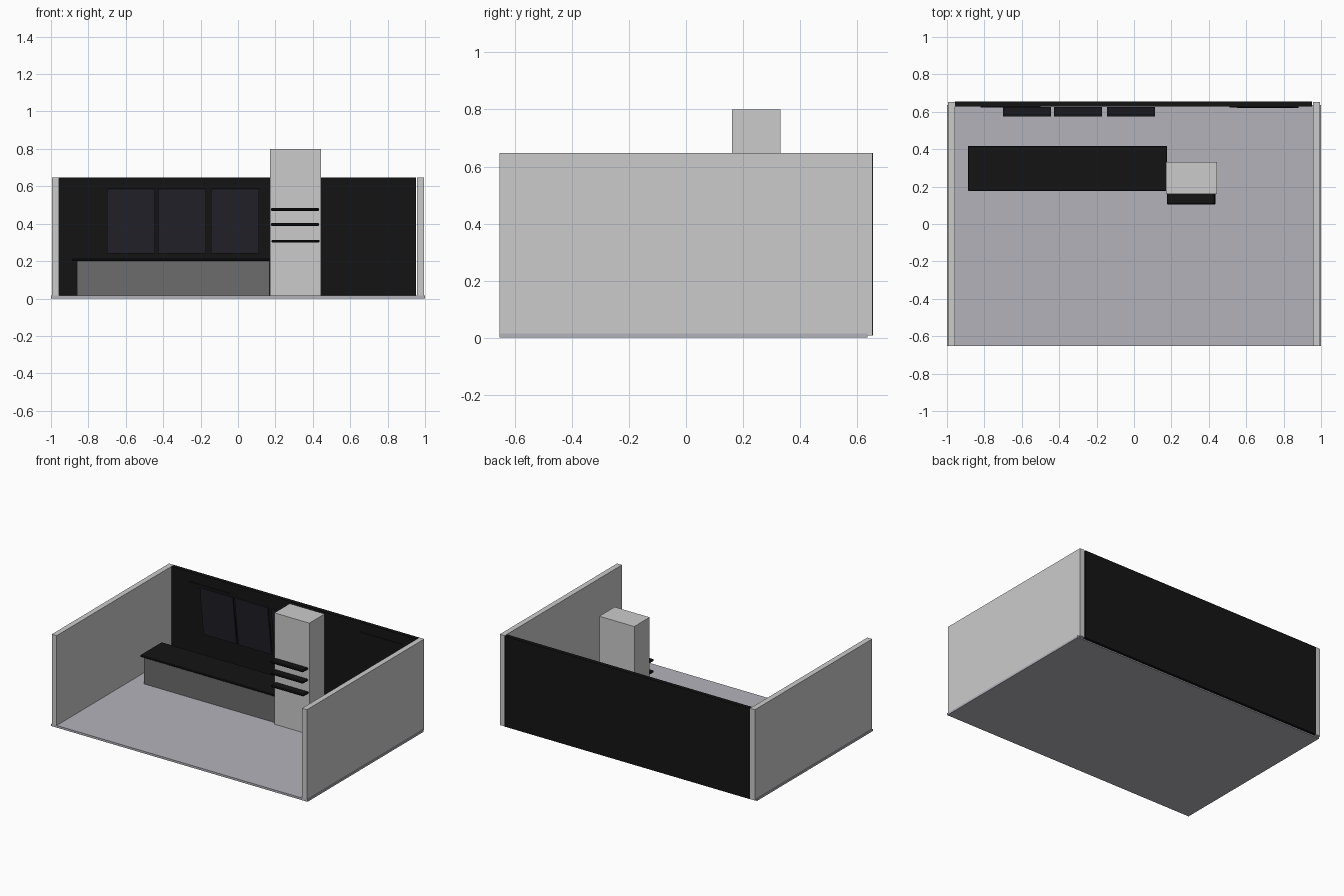
import bpy
import math

if "Cube" in bpy.data.objects:
    bpy.data.objects.remove(bpy.data.objects["Cube"])


def material(name, r, g, b):
    m = bpy.data.materials.new(name)
    m.diffuse_color = (r, g, b, 1)
    m.use_nodes = True
    m.node_tree.nodes["Principled BSDF"].inputs["Base Color"].default_value = m.diffuse_color
    return m


BLACK = material("black", 0.007, 0.007, 0.007)
SCREEN = material("screen_dark", 0.016, 0.016, 0.023)
FLOOR = material("floor_grey", 0.46, 0.45, 0.5)
DARK = material("dark_grey", 0.15, 0.15, 0.15)


def box(name, x, y, z, mat=None, bevel=0):
    """Box from (min, max) ranges on each axis."""
    bpy.ops.mesh.primitive_cube_add(size=1, location=[sum(r) / 2 for r in (x, y, z)])
    o = bpy.context.object
    o.name = name
    o.scale = [r[1] - r[0] for r in (x, y, z)]
    bpy.ops.object.transform_apply(location=False, rotation=False, scale=True)
    if mat:
        o.data.materials.append(mat)
    if bevel:
        b = o.modifiers.new("edge_chamfer", 'BEVEL')
        b.width = bevel
        b.segments = 1
    return o


# Room shell
box("floor", (-1, 1), (-0.653, 0.636), (0, 0.015), FLOOR)
box("back_wall", (-0.957, 0.952), (0.627, 0.655), (0.008, 0.647), BLACK)
for side, sx in (("left", -1), ("right", 1)):
    box(side + "_wall", sorted((sx * 0.957, sx * 0.995)), (-0.653, 0.653), (0.008, 0.648))

# Counter
box("counter_base", (-0.861, 0.168), (0.182, 0.405), (0.015, 0.2), DARK)
box("counter_top", (-0.888, 0.177), (0.177, 0.417), (0.2, 0.213), BLACK, 0.003)

# Column with three shelves on its front
box("column", (0.171, 0.444), (0.161, 0.332), (0.012, 0.8))
for i, (z, dx) in enumerate(((0.476, 0), (0.396, 0), (0.307, 0.004))):
    box(f"shelf_{i + 1}", (0.176 + dx, 0.433 + dx), (0.105, 0.165),
        (z - 0.007, z + 0.007), BLACK, 0.004)

# Screens leaning forward from the back wall
for i, x in enumerate((-0.572, -0.3, -0.016)):
    s = box(f"screen_{i + 1}", (x - 0.129, x + 0.129), (0.595, 0.605), (0.24, 0.588), SCREEN)
    s.rotation_euler.x = math.radians(7)

# Flat panels on the back wall
for name, x, z in (("left_panel", (-0.82, -0.5), (0.32, 0.58)),
                   ("right_upper_panel", (0.51, 0.85), (0.28, 0.58)),
                   ("right_lower_panel", (0.55, 0.88), (0.14, 0.32))):
    depth = 0.619 if "lower" in name else 0.623
    box(name, x, (depth, 0.63), z, BLACK)
